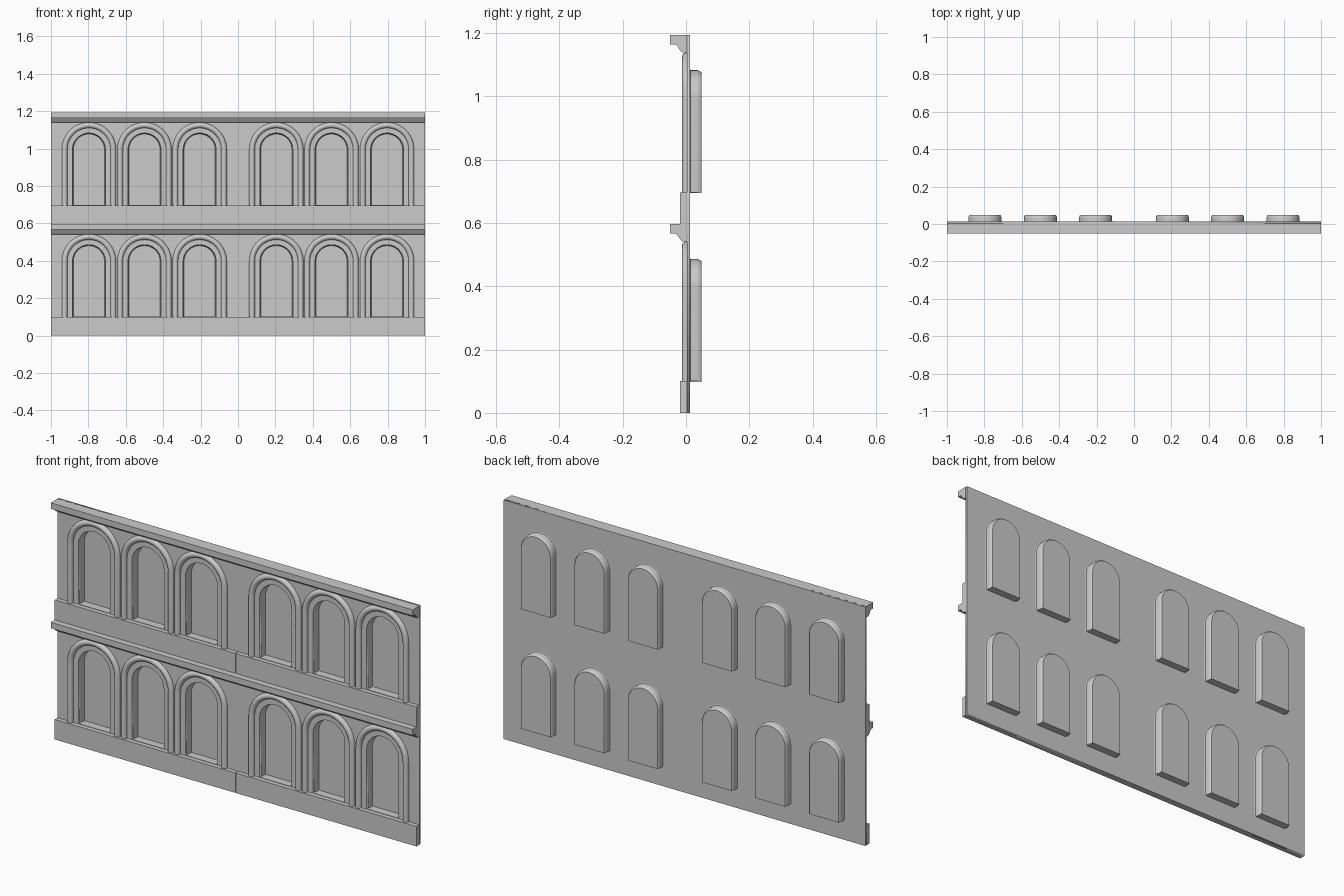
import bpy, bmesh, math

if "Cube" in bpy.data.objects:
    bpy.data.objects.remove(bpy.data.objects["Cube"])

stone = bpy.data.materials.new("grey stone")
stone.use_nodes = True
GREY = (0.6, 0.6, 0.6, 1)
stone.diffuse_color = GREY
stone.node_tree.nodes["Principled BSDF"].inputs["Base Color"].default_value = GREY

STOREY = 0.597
SILL = 0.1          # top of plinth
SPRING = 0.398      # where the arch starts to curve
FRONT, BACK = 0.003, 0.0126
CENTRES = [s * x for s in (-1, 1) for x in (0.205, 0.5, 0.797)]


def finish(name, bm, smooth=None):
    bmesh.ops.recalc_face_normals(bm, faces=bm.faces)
    mesh = bpy.data.meshes.new(name)
    bm.to_mesh(mesh)
    bm.free()
    obj = bpy.data.objects.new(name, mesh)
    bpy.context.collection.objects.link(obj)
    mesh.materials.append(stone)
    if smooth:
        bpy.ops.object.select_all(action='DESELECT')
        obj.select_set(True)
        bpy.context.view_layer.objects.active = obj
        bpy.ops.object.shade_smooth_by_angle(angle=math.radians(smooth))
    return obj


def prism(name, profile, x0, x1):
    """Extrude a (y, z) profile along x."""
    bm = bmesh.new()
    ends = [[bm.verts.new((x, y, z)) for y, z in profile] for x in (x0, x1)]
    for e in ends:
        bm.faces.new(e)
    n = len(profile)
    for i in range(n):
        j = (i + 1) % n
        bm.faces.new((ends[0][i], ends[0][j], ends[1][j], ends[1][i]))
    return finish(name, bm)


def block(name, x0, x1, y0, y1, z0, z1):
    return prism(name, [(y0, z0), (y1, z0), (y1, z1), (y0, z1)], x0, x1)


def arch_path(r, steps=24):
    """Leg, half circle, leg as (x, z) points."""
    arc = [(r * math.cos(math.pi * i / steps),
            SPRING + r * math.sin(math.pi * i / steps)) for i in range(steps + 1)]
    return [(r, SILL)] + arc + [(-r, SILL)]


# Section of the arch surround: outer roll, inner step, reveal, panel edge, back shell
roll = [(0.13 + 0.015 * math.cos(a), FRONT - 0.0156 * math.sin(a))
        for a in (math.pi * i / 8 for i in range(9))]
SECTION = roll + [(0.108, 0.003), (0.102, 0.005), (0.095, 0.012), (0.089, 0.014),
                  (0.087, 0.02), (0.083, 0.043)]
SHELL = [(0.088, BACK), (0.088, 0.036), (0.086, 0.043), (0.081, 0.049)]


def sweep(bm, section):
    rings = [[bm.verts.new((x, y, z)) for x, z in arch_path(r)] for r, y in section]
    for a, b in zip(rings, rings[1:]):
        for i in range(len(a) - 1):
            bm.faces.new((a[i], a[i + 1], b[i + 1], b[i]))
    bm.faces.new(rings[-1])     # closes the sweep with the flat panel


def niche(name):
    surround = bmesh.new()
    sweep(surround, SECTION)
    shell = bmesh.new()
    sweep(shell, SHELL)
    parts = [finish(name + "_surround", surround, 40),
             finish(name + "_back_shell", shell, 40),
             block(name + "_floor", -0.083, 0.083, FRONT, 0.049, SILL - 0.002, SILL + 0.002)]
    # The front surround must face outwards, towards -y
    me = parts[0].data
    if me.polygons[-1].normal.y > 0:
        me.flip_normals()
    me = parts[1].data
    if me.polygons[-1].normal.y < 0:
        me.flip_normals()
    return parts


# Wall sheet with arched holes
curve = bpy.data.curves.new("wall", 'CURVE')
curve.dimensions = '2D'
curve.fill_mode = 'BOTH'
curve.extrude = (BACK - FRONT) / 2


def outline(points):
    spline = curve.splines.new('POLY')
    spline.points.add(len(points) - 1)
    for p, (x, z) in zip(spline.points, points):
        p.co = (x, z, 0, 1)
    spline.use_cyclic_u = True


outline([(-1, 0), (1, 0), (1, 2 * STOREY), (-1, 2 * STOREY)])
for level in range(2):
    for cx in CENTRES:
        outline([(cx + x, z + level * STOREY) for x, z in arch_path(0.088)])
wall = bpy.data.objects.new("wall", curve)
bpy.context.collection.objects.link(wall)
wall.rotation_euler.x = math.pi / 2
wall.location.y = (FRONT + BACK) / 2
curve.materials.append(stone)
bpy.ops.object.select_all(action='DESELECT')
wall.select_set(True)
bpy.context.view_layer.objects.active = wall
bpy.ops.object.convert(target='MESH')

# Niches, one set of meshes placed along both storeys
master = niche("niche")
for level in range(2):
    for i, cx in enumerate(CENTRES):
        for part in master:
            first = level == 0 and i == 0
            obj = part if first else part.copy()
            if not first:
                bpy.context.collection.objects.link(obj)
            obj.location = (cx, 0, level * STOREY)

# Plinths in two halves, and cornices
CORNICE = [(BACK, 0.542), (-0.0126, 0.542), (-0.018, 0.548), (-0.031, 0.567),
           (-0.05, 0.567), (-0.05, STOREY), (BACK, STOREY)]
for level, storey in enumerate(("lower", "upper")):
    base = level * STOREY
    for side, x0, x1 in (("right", -1, -0.001), ("left", 0.001, 1)):
        block(f"{storey}_plinth_{side}", x0, x1, -0.019, BACK, base, base + SILL)
    prism(storey + "_cornice", [(y, z + base) for y, z in CORNICE], -1, 1)
